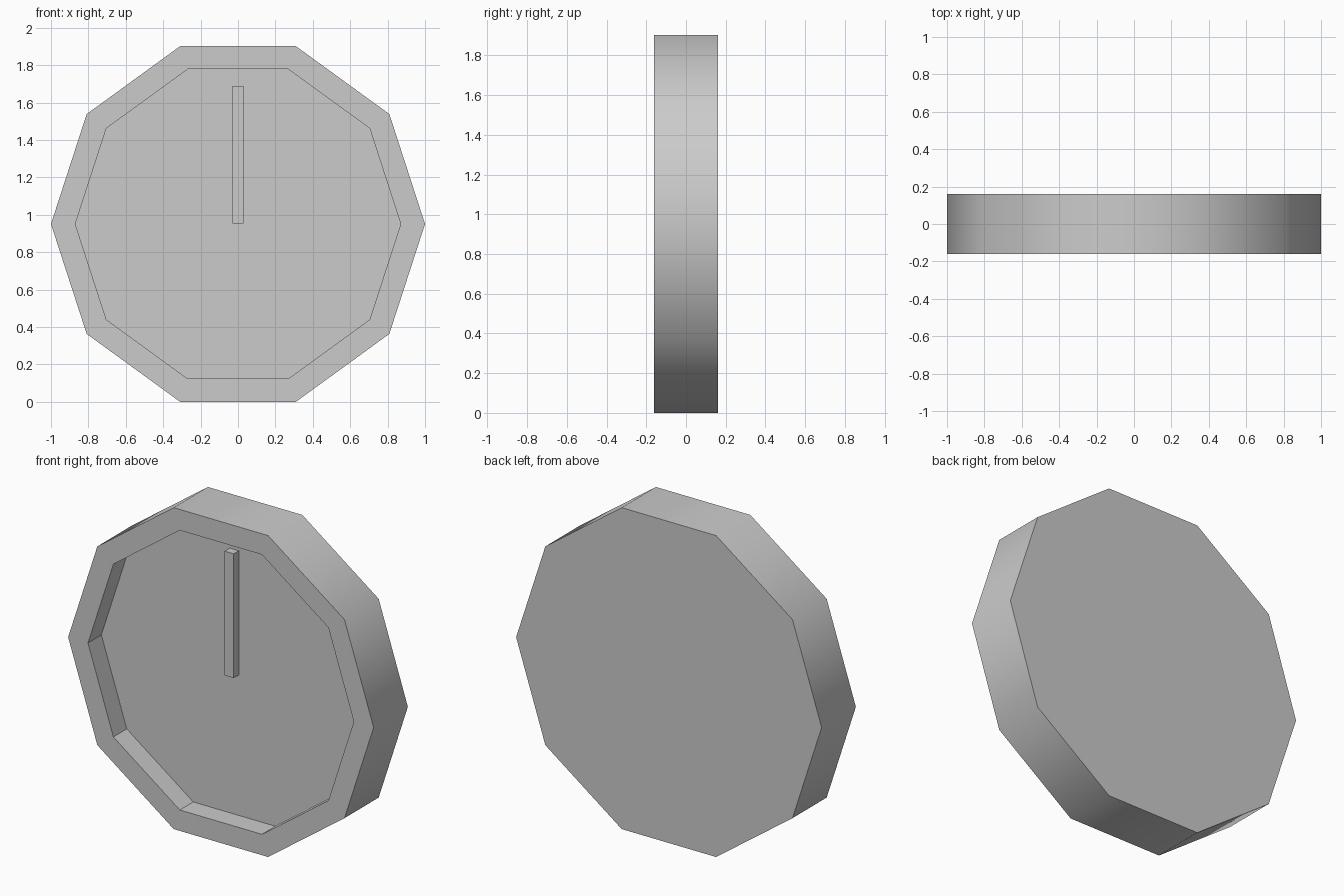
import bpy, bmesh
from math import sin, cos, pi

if "Cube" in bpy.data.objects:
    bpy.data.objects.remove(bpy.data.objects["Cube"])

SIDES = 10
CZ = sin(2 * pi / 5)  # centre height so the flat bottom side rests on z = 0


def add_object(name, bm):
    bmesh.ops.recalc_face_normals(bm, faces=bm.faces)
    mesh = bpy.data.meshes.new(name)
    bm.to_mesh(mesh)
    bm.free()
    obj = bpy.data.objects.new(name, mesh)
    bpy.context.collection.objects.link(obj)
    return obj


def ring(bm, radius, y):
    return [bm.verts.new((radius * cos(2 * pi * i / SIDES), y,
                          CZ + radius * sin(2 * pi * i / SIDES)))
            for i in range(SIDES)]


def bridge(bm, a, b):
    return [bm.faces.new((a[i], a[(i + 1) % SIDES], b[(i + 1) % SIDES], b[i]))
            for i in range(SIDES)]


# Ten-sided case with raised rim and recessed dial
bm = bmesh.new()
back = ring(bm, 1.0, 0.16)
front = ring(bm, 1.0, -0.16)
rim = ring(bm, 0.87, -0.16)
dial = ring(bm, 0.87, -0.035)
bm.faces.new(back)
outer = bridge(bm, back, front)
bridge(bm, front, rim)
bridge(bm, rim, dial)
bm.faces.new(dial)

# Smooth outer band, crisp front and back edges
for f in outer:
    f.smooth = True
for loop in (back, front):
    for i in range(SIDES):
        bm.edges.get((loop[i], loop[(i + 1) % SIDES])).smooth = False
add_object("clock_case", bm)

# Single hand pointing up, resting on the dial
bm = bmesh.new()
bmesh.ops.create_cube(bm, size=1)
bmesh.ops.scale(bm, vec=(0.06, 0.05, 0.735), verts=bm.verts)
bmesh.ops.translate(bm, vec=(0, -0.058, 0.955 + 0.735 / 2), verts=bm.verts)
add_object("clock_hand", bm)
